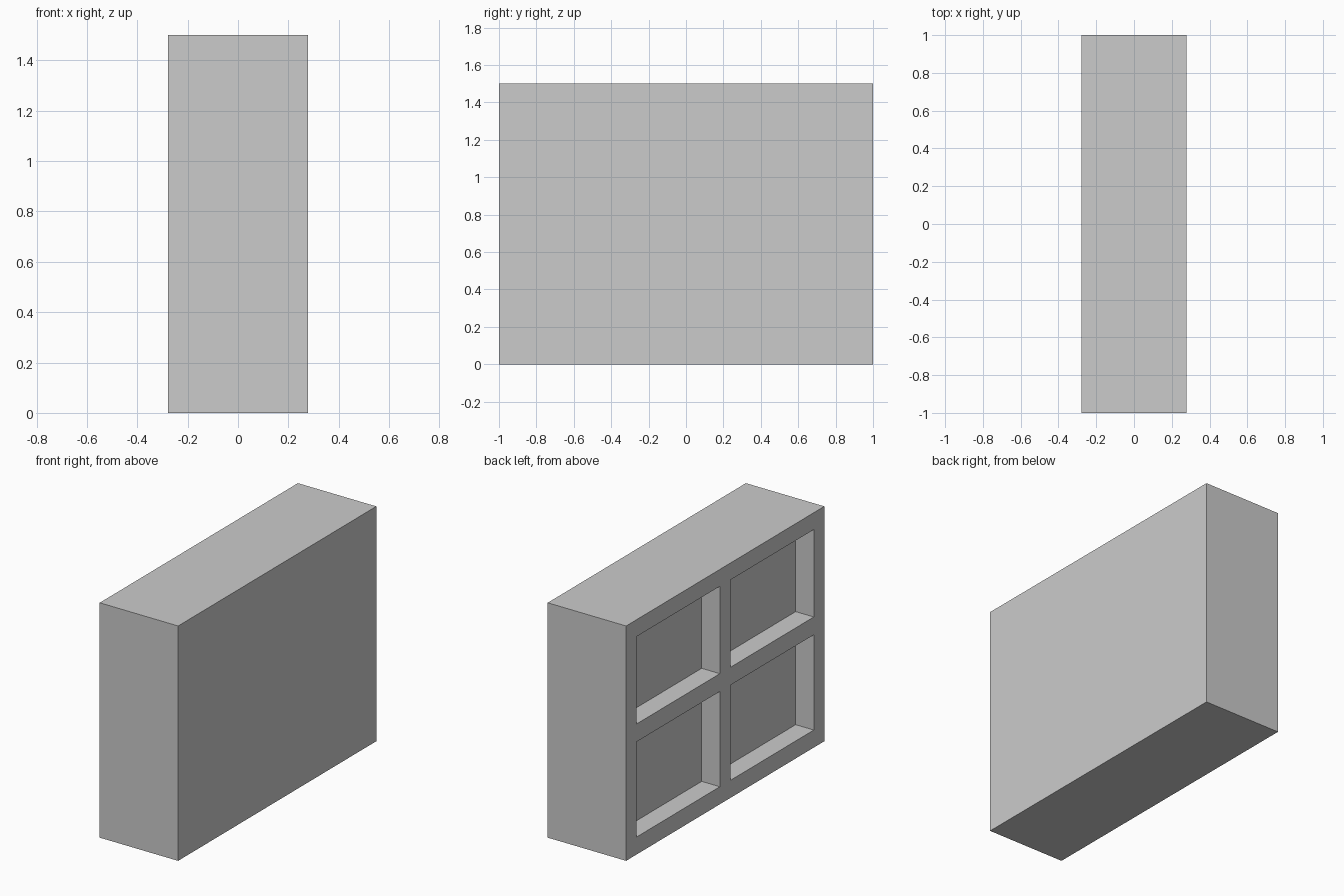
import bpy, bmesh
from mathutils import Vector

if "Cube" in bpy.data.objects:
    bpy.data.objects.remove(bpy.data.objects["Cube"])

HALF_W, DEPTH = 0.277, 0.128
YS = [-1, -0.894, -0.054, 0.054, 0.894, 1]      # frame bars and openings across
ZS = [0, 0.112, 0.72, 0.834, 1.392, 1.5]        # shelves and openings upward

bm = bmesh.new()

# Open side, laid out as a grid of bars and compartments
grid = [[bm.verts.new((-HALF_W, y, z)) for z in ZS] for y in YS]
compartments = []
for i in range(5):
    for j in range(5):
        f = bm.faces.new((grid[i][j], grid[i][j + 1], grid[i + 1][j + 1], grid[i + 1][j]))
        if i % 2 and j % 2:
            compartments.append(f)

# Outer walls and plain closed side
rim = [e for e in bm.edges if e.is_boundary]
walls = bmesh.ops.extrude_edge_only(bm, edges=rim)["geom"]
bmesh.ops.translate(bm, vec=Vector((2 * HALF_W, 0, 0)),
                    verts=[v for v in walls if isinstance(v, bmesh.types.BMVert)])
bmesh.ops.holes_fill(bm, edges=[e for e in bm.edges if e.is_boundary], sides=0)

# Four recessed compartments
for f in bmesh.ops.extrude_discrete_faces(bm, faces=compartments)["faces"]:
    bmesh.ops.translate(bm, vec=Vector((DEPTH, 0, 0)), verts=f.verts)

# Merge flat neighbouring faces and tidy normals
bmesh.ops.dissolve_limit(bm, angle_limit=0.01, verts=bm.verts[:], edges=bm.edges[:])
bmesh.ops.recalc_face_normals(bm, faces=bm.faces[:])

mesh = bpy.data.meshes.new("shelf_cabinet")
bm.to_mesh(mesh)
bm.free()
bpy.context.collection.objects.link(bpy.data.objects.new("shelf_cabinet", mesh))
